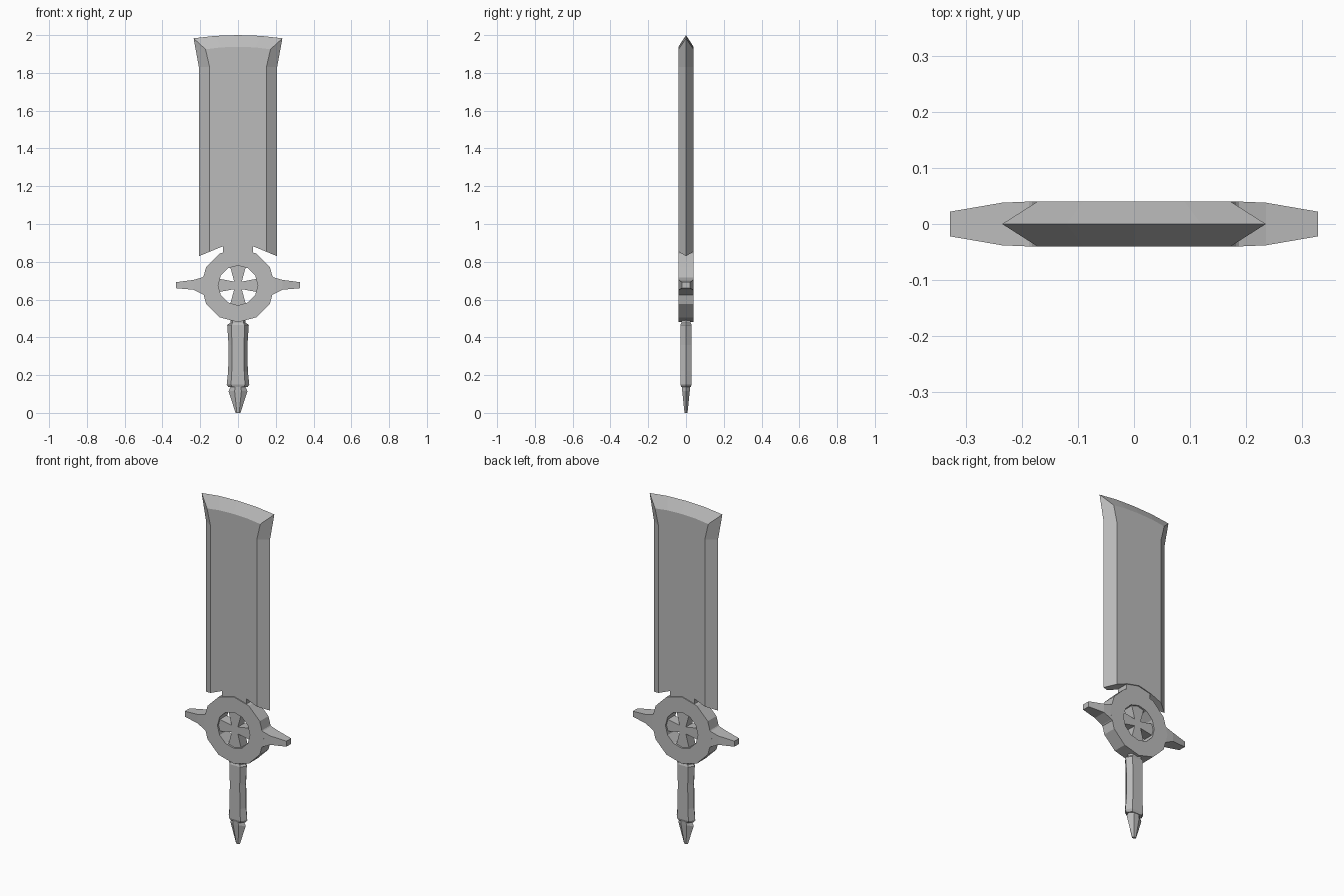
import bpy, bmesh
from math import sin, cos, pi

old = bpy.data.objects.get("Cube")
if old:
    bpy.data.objects.remove(old, do_unlink=True)

steel = bpy.data.materials.new("plain grey")
steel.use_nodes = True
GREY = (0.5, 0.5, 0.5, 1)
steel.diffuse_color = GREY
steel.node_tree.nodes["Principled BSDF"].inputs["Base Color"].default_value = GREY

HUB = 0.675     # height of the ring centre
T = 0.04        # half thickness of blade and ring


def loft(name, rings, closed=False):
    """Skin equal-length rings of points; cap the ends unless closed."""
    bm = bmesh.new()
    loops = [[bm.verts.new(p) for p in ring] for ring in rings]
    n = len(loops[0])
    pairs = list(zip(loops, loops[1:]))
    if closed:
        pairs.append((loops[-1], loops[0]))
    else:
        bm.faces.new(loops[0])
        bm.faces.new(loops[-1])
    for a, b in pairs:
        for i in range(n):
            j = (i + 1) % n
            bm.faces.new((a[i], a[j], b[j], b[i]))
    bmesh.ops.recalc_face_normals(bm, faces=bm.faces)
    mesh = bpy.data.meshes.new(name)
    bm.to_mesh(mesh)
    bm.free()
    mesh.materials.append(steel)
    obj = bpy.data.objects.new(name, mesh)
    bpy.context.collection.objects.link(obj)
    return obj


def mirrored(half):
    """Complete a right-half outline that starts and ends on x = 0."""
    return half + [(-x, z) for x, z in half[-2:0:-1]]


def layer(outline, y):
    return [(x, y, z) for x, z in outline]


# Blade: sharp rim in the middle plane, bevelled up to two flat faces
rim = mirrored([(0, 0.90), (0.08, 0.882), (0.207, 0.83), (0.207, 1.83),
                (0.235, 1.983), (0.12, 1.996), (0, 2.0)])
flat = mirrored([(0, 0.90), (0.08, 0.882), (0.15, 0.853), (0.15, 1.83),
                 (0.172, 1.925), (0.09, 1.935), (0, 1.938)])
loft("blade", [layer(flat, -T), layer(rim, 0), layer(flat, T)])

# Neck between blade and ring
neck = mirrored([(0, 0.85), (0.08, 0.83), (0.08, 0.884), (0, 0.902)])
loft("blade_neck", [layer(neck, -0.035), layer(neck, 0.035)])


# Twelve-sided ring
def circle(r, y):
    return [(r * sin(i * pi / 6), y, HUB + r * cos(i * pi / 6)) for i in range(12)]


loft("guard_ring", [circle(0.195, -T), circle(0.195, T),
                    circle(0.105, T), circle(0.105, -T)], closed=True)

# Flared cross inside the ring
cross = []
for k in range(4):
    c, s = cos(k * pi / 2), sin(k * pi / 2)
    tip = 0.043 if k % 2 else 0.036
    for u, v in ((0.02, -0.02), (0.105, -tip), (0.105, tip)):
        cross.append((u * c - v * s, HUB + u * s + v * c))
loft("ring_cross", [layer(cross, -0.03), layer(cross, 0.03)])

# Guard prongs, thinning towards the tips: x, half depth, bottom, top
for side, label in ((1, "left"), (-1, "right")):
    rings = []
    for x, d, lo, hi in ((0.165, T, 0.61, 0.74), (0.187, T, 0.628, 0.718),
                         (0.235, T - 0.002, 0.652, 0.704), (0.328, 0.022, 0.66, 0.692)):
        rings.append([(side * x, -d, lo), (side * x, d, lo),
                      (side * x, d, hi), (side * x, -d, hi)])
    loft("guard_prong_" + label, rings)


# Six-sided grip parts: height, half width, front face half width, half depth
def hex_loft(name, sections):
    loft(name, [[(w, 0, z), (f, d, z), (-f, d, z), (-w, 0, z), (-f, -d, z), (f, -d, z)]
                for z, w, f, d in sections])


hex_loft("grip_collar", [(0.455, 0.04, 0.028, 0.025), (0.50, 0.04, 0.028, 0.025)])
hex_loft("grip", [(0.136, 0.05, 0.03, 0.025), (0.15, 0.06, 0.037, 0.03),
                  (0.22, 0.052, 0.033, 0.03), (0.36, 0.05, 0.032, 0.03),
                  (0.465, 0.057, 0.035, 0.03), (0.475, 0.045, 0.03, 0.026)])
hex_loft("pommel", [(0, 0.013, 0.006, 0.008), (0.115, 0.05, 0.018, 0.02),
                    (0.14, 0.038, 0.015, 0.022)])
